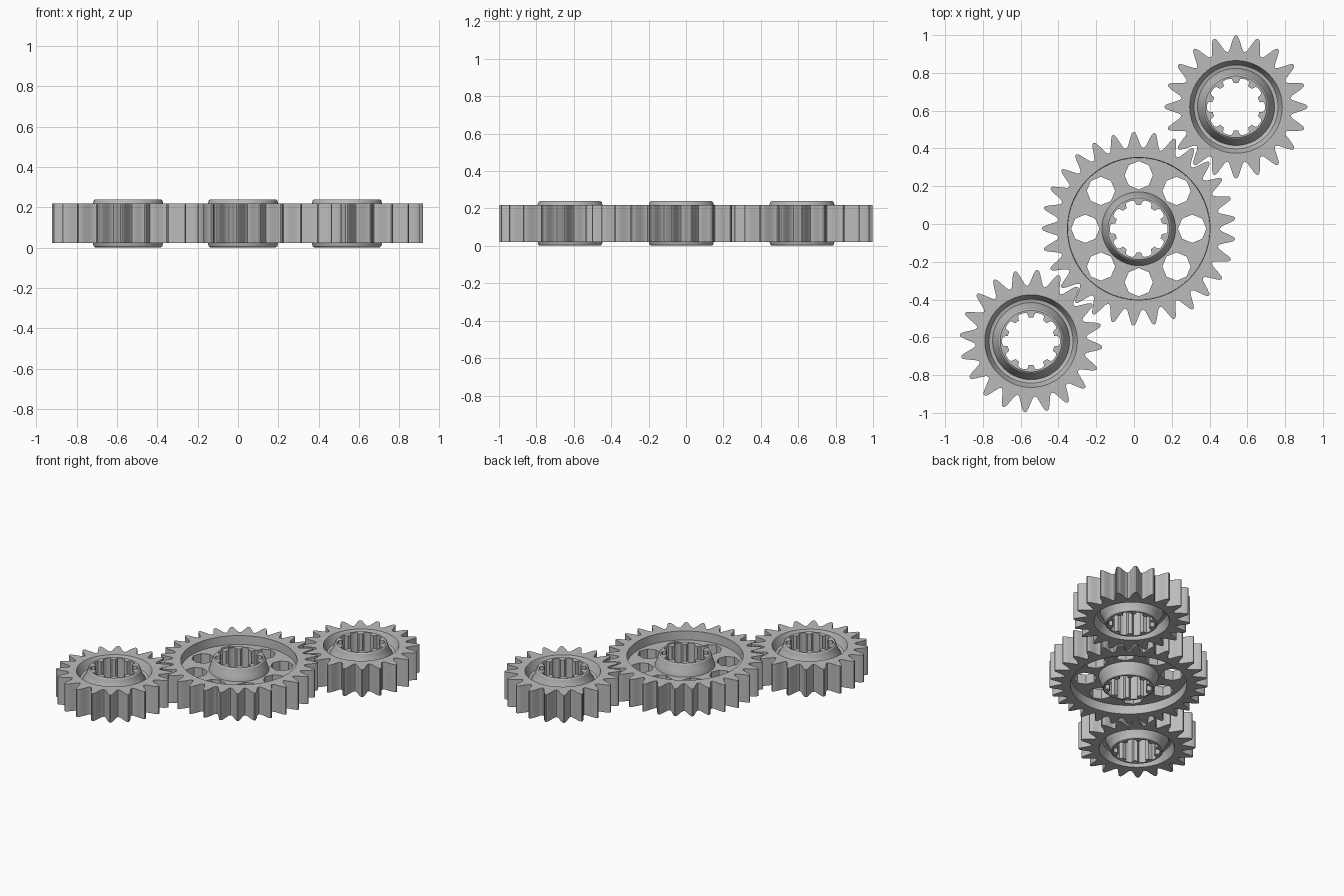
import bpy, bmesh, math

if "Cube" in bpy.data.objects:
    bpy.data.objects.remove(bpy.data.objects["Cube"])

steel = bpy.data.materials.new("steel_grey")
steel.diffuse_color = (0.5, 0.5, 0.5, 1)
steel.use_nodes = True
steel.node_tree.nodes["Principled BSDF"].inputs["Base Color"].default_value = steel.diffuse_color

MID = 0.12                      # half height of the train
SPLINES = 10


def torus_mesh(name, loops, center):
    """Skin a closed stack of equal-length loops into a ring-shaped solid."""
    bm = bmesh.new()
    rows = [[bm.verts.new(p) for p in loop] for loop in loops]
    n = len(rows[0])
    for i, a in enumerate(rows):
        b = rows[(i + 1) % len(rows)]
        for j in range(n):
            k = (j + 1) % n
            bm.faces.new((a[j], a[k], b[k], b[j]))
    bmesh.ops.recalc_face_normals(bm, faces=bm.faces)
    me = bpy.data.meshes.new(name)
    bm.to_mesh(me)
    bm.free()
    ob = bpy.data.objects.new(name, me)
    ob.location = (center[0], center[1], MID)
    bpy.context.collection.objects.link(ob)
    me.materials.append(steel)
    return ob


def shade(ob):
    bpy.ops.object.select_all(action='DESELECT')
    bpy.context.view_layer.objects.active = ob
    ob.select_set(True)
    bpy.ops.object.shade_smooth_by_angle(angle=math.radians(32))


def tooth_outline(count, root, tip, phase, shape):
    """Polar outline: list of (angle, radius) from one repeated tooth shape."""
    return [(math.radians(phase) + (t + f) * math.tau / count, root + h * (tip - root))
            for t in range(count) for f, h in shape]


def loop_at(outline, z, radius=None):
    return [((radius or r) * math.cos(a), (radius or r) * math.sin(a), z) for a, r in outline]


def mirrored(upper):
    """Profile of (radius, z) continued symmetrically below the mid plane."""
    return upper + [(r, -z) for r, z in reversed(upper)]


GEAR_TOOTH = [(-0.5, 0), (-0.38, 0.1), (-0.27, 0.38), (-0.17, 0.7), (-0.09, 0.93), (-0.03, 1),
              (0.03, 1), (0.09, 0.93), (0.17, 0.7), (0.27, 0.38), (0.38, 0.1)]
SPLINE_TOOTH = [(-0.5, 0), (-0.36, 0), (-0.24, 0.15), (-0.2, 0.5), (-0.15, 1),
                (0, 1), (0.15, 1), (0.2, 0.5), (0.24, 0.15), (0.36, 0)]


def gear(name, center, count, root, tip, phase, recess, hub_base):
    # toothed rim with a recessed web
    outline = tooth_outline(count, root, tip, phase, GEAR_TOOTH)
    profile = mirrored([(None, 0.098)] + recess + [(0.175, recess[-1][1])])
    rim = torus_mesh(name + "_rim", [loop_at(outline, z, r) for r, z in profile], center)
    # conical hub with a splined bore
    bore = tooth_outline(SPLINES, 0.153, 0.126, 90, SPLINE_TOOTH)
    cone = mirrored([(None, 0.118), (0.163, 0.119), (0.17, 0.113), (0.174, 0.098),
                     (0.183, 0.07), (hub_base, 0.03)])
    hub = torus_mesh(name + "_hub", [loop_at(bore, z, r) for r, z in cone], center)
    shade(hub)
    return rim


# small outer gears
small_recess = [(0.245, 0.098), (0.24, 0.088), (0.23, 0.055), (0.222, 0.04), (0.21, 0.035)]
for name, center, phase in (("right_gear", (0.54, 0.62), 90), ("left_gear", (-0.545, -0.62), 85)):
    shade(gear(name, center, 20, 0.293, 0.378, phase, small_recess, 0.207))

# large middle gear
big_center = (0.025, -0.025)
big_recess = [(0.377, 0.098), (0.375, 0.035)]
big = gear("middle_gear", big_center, 29, 0.428, 0.513, 93, big_recess, 0.197)

# lightening holes through the web
bm = bmesh.new()
for i in range(8):
    a = i * math.tau / 8
    bmesh.ops.create_cone(bm, cap_ends=True, segments=8, radius1=0.075, radius2=0.075, depth=0.4)
    bm.verts.ensure_lookup_table()
    new = bm.verts[-16:]
    bmesh.ops.translate(bm, verts=new, vec=(0.283 * math.cos(a), 0.283 * math.sin(a), 0))
me = bpy.data.meshes.new("hole_cutter")
bm.to_mesh(me)
bm.free()
cutter = bpy.data.objects.new("hole_cutter", me)
cutter.location = (*big_center, MID)
cutter.hide_render = True
bpy.context.collection.objects.link(cutter)
cut = big.modifiers.new("holes", 'BOOLEAN')
cut.operation = 'DIFFERENCE'
cut.solver = 'EXACT'
cut.object = cutter
bpy.context.view_layer.objects.active = big
bpy.ops.object.select_all(action='DESELECT')
big.select_set(True)
bpy.ops.object.modifier_apply(modifier=cut.name)
bpy.data.objects.remove(cutter)
shade(big)
